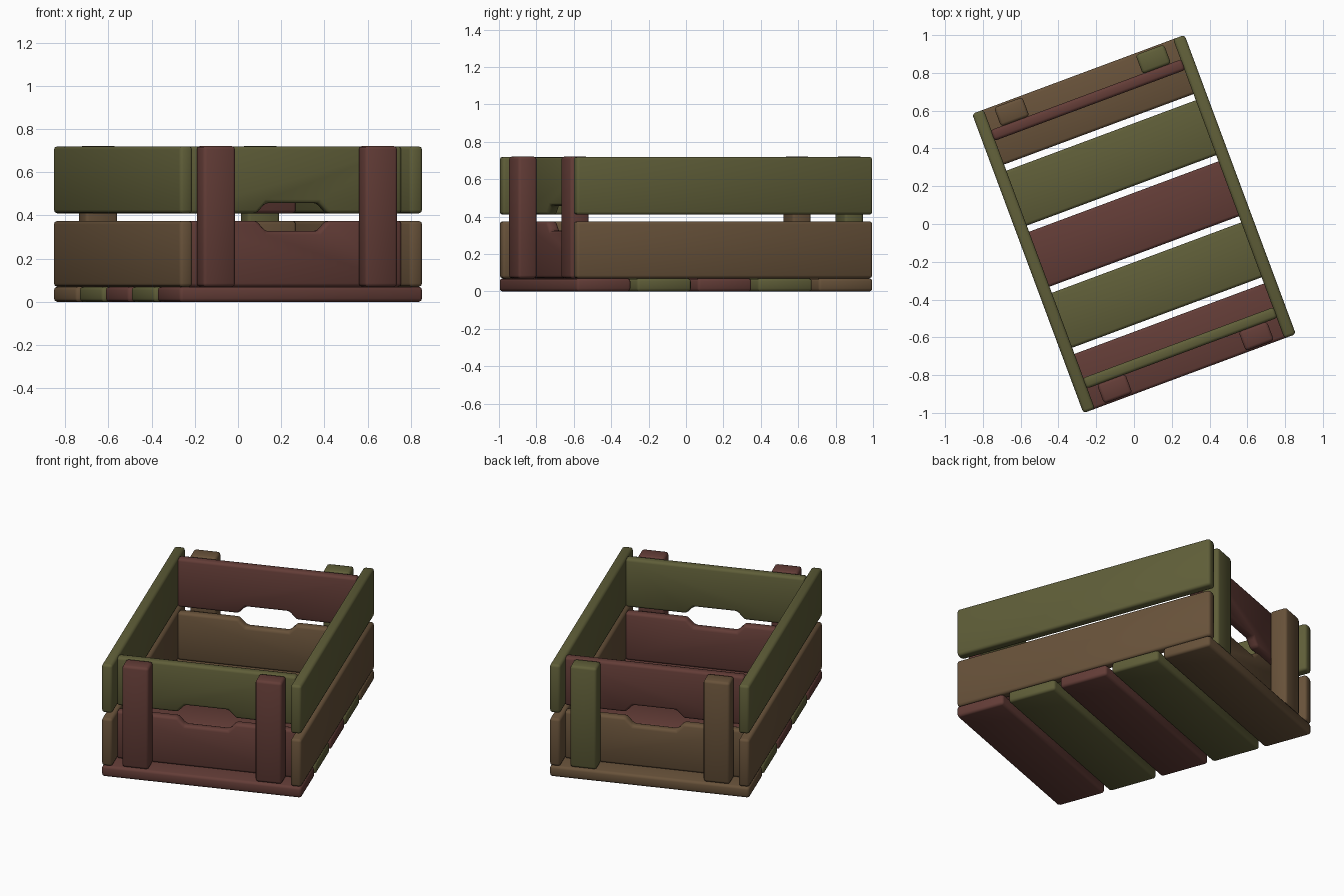
import bpy, bmesh, math
from mathutils import Matrix

if "Cube" in bpy.data.objects:
    bpy.data.objects.remove(bpy.data.objects["Cube"])

TURN = Matrix.Rotation(math.radians(20.4), 4, 'Z')   # whole crate sits turned

def colour(name, rgb):
    m = bpy.data.materials.new(name)
    m.diffuse_color = (*rgb, 1)
    m.use_nodes = True
    m.node_tree.nodes["Principled BSDF"].inputs["Base Color"].default_value = m.diffuse_color
    return m

olive = colour("olive wood", (0.115, 0.112, 0.040))
red = colour("red brown wood", (0.125, 0.046, 0.038))
brown = colour("tan brown wood", (0.138, 0.084, 0.042))

def board(name, profile, v0, v1, mat):
    """Extrude an outline in the width/height plane along the length, then round it."""
    bm = bmesh.new()
    face = bm.faces.new([bm.verts.new((u, v0, z)) for u, z in profile])
    ext = bmesh.ops.extrude_face_region(bm, geom=[face])
    moved = [g for g in ext["geom"] if isinstance(g, bmesh.types.BMVert)]
    bmesh.ops.translate(bm, verts=moved, vec=(0, v1 - v0, 0))
    bmesh.ops.recalc_face_normals(bm, faces=bm.faces)
    bm.transform(TURN)
    me = bpy.data.meshes.new(name)
    bm.to_mesh(me)
    bm.free()
    me.materials.append(mat)
    me.shade_smooth()
    ob = bpy.data.objects.new(name, me)
    bpy.context.collection.objects.link(ob)
    bev = ob.modifiers.new("rounded edges", 'BEVEL')
    bev.width, bev.segments = 0.016, 2
    bev.limit_method, bev.angle_limit = 'ANGLE', math.radians(30)
    return ob

def plank(name, u0, u1, v0, v1, z0, z1, mat):
    return board(name, [(u0, z0), (u1, z0), (u1, z1), (u0, z1)], v0, v1, mat)

# Floor slats, front to back
for i, mat in enumerate([red, olive, red, olive, brown]):
    c = (i - 2) * 0.345
    plank(f"floor_slat_{i + 1}", -0.6, 0.6, c - 0.155, c + 0.155, 0, 0.07, mat)

LOW, HIGH = (0.07, 0.375), (0.41, 0.72)

# Long side boards
for side, s in (("left", -1), ("right", 1)):
    u0, u1 = sorted((s * 0.6, s * 0.535))
    plank(f"{side}_lower_board", u0, u1, -0.845, 0.845, *LOW, brown)
    plank(f"{side}_upper_board", u0, u1, -0.845, 0.845, *HIGH, olive)

# End boards with hand-hole notches, and the posts holding them
def notched(z_plain, z_notch, depth):
    return [(-0.54, z_plain), (-0.54, z_notch), (-0.175, z_notch), (-0.13, z_notch + depth),
            (0.13, z_notch + depth), (0.175, z_notch), (0.54, z_notch), (0.54, z_plain)]

ends = (("front", -1, red, olive, (red, red)),
        ("back", 1, brown, red, (brown, olive)))
for end, s, low_mat, high_mat, post_mats in ends:
    v0, v1 = sorted((s * 0.67, s * 0.73))
    board(f"{end}_lower_board", notched(LOW[0], LOW[1], -0.048), v0, v1, low_mat)
    board(f"{end}_upper_board", notched(HIGH[1], HIGH[0], 0.048), v0, v1, high_mat)
    v0, v1 = sorted((s * 0.728, s * 0.836))
    for side, c, mat in (("left", -0.4, post_mats[0]), ("right", 0.4, post_mats[1])):
        plank(f"{end}_{side}_post", c - 0.08, c + 0.08, v0, v1, 0.07, 0.721, mat)
